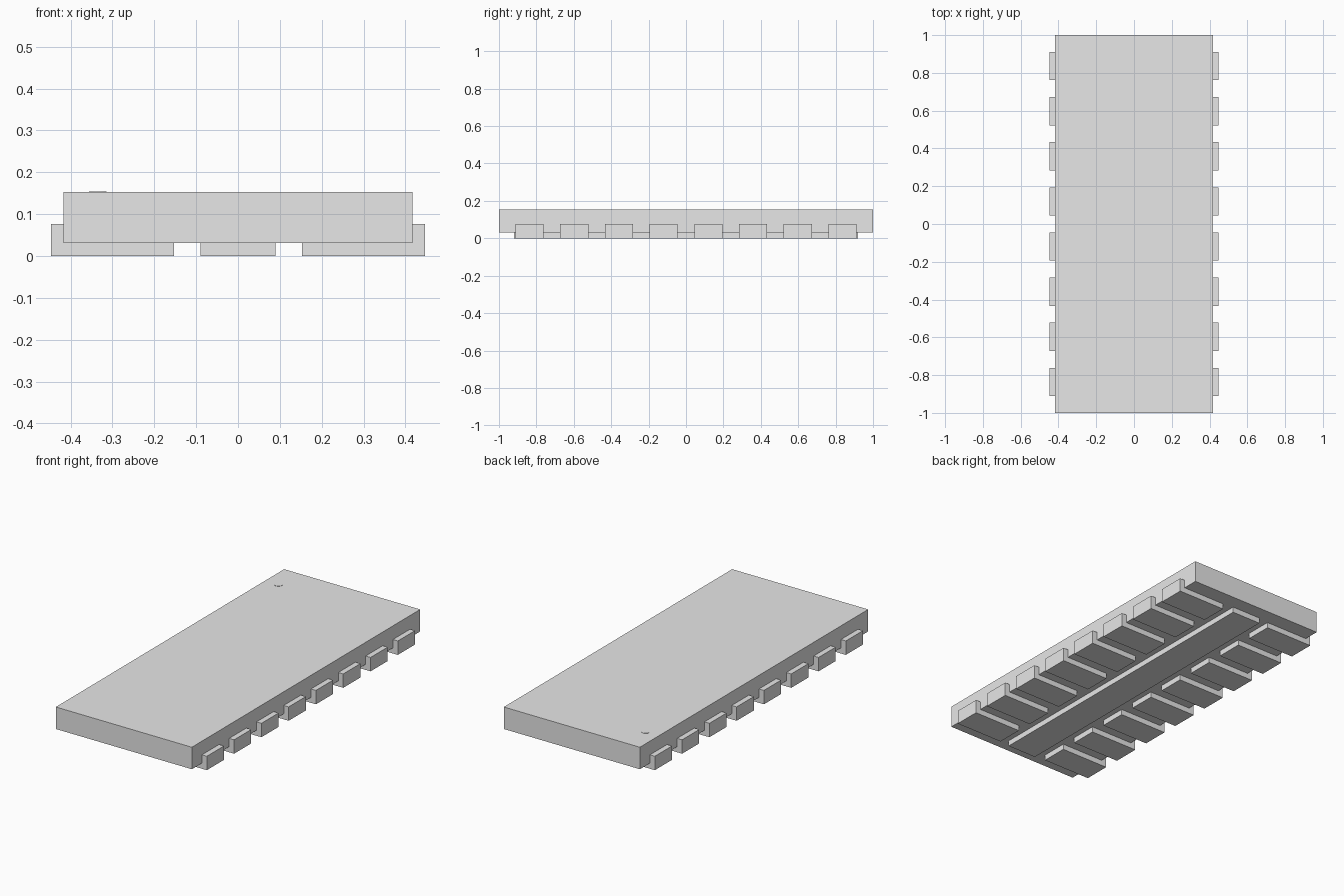
import bpy
import bmesh
from mathutils import Matrix, Vector

old = bpy.data.objects.get("Cube")
if old:
    bpy.data.objects.remove(old, do_unlink=True)

# Single plain grey material
grey = bpy.data.materials.new("light_grey")
grey.use_nodes = True
colour = (0.8, 0.8, 0.8, 1)
grey.diffuse_color = colour
grey.node_tree.nodes["Principled BSDF"].inputs["Base Color"].default_value = colour

BASE, TOP = 0.031, 0.153      # underside and top of the body
HALF_W, OUTER = 0.417, 0.447  # body side and outer face of the terminals
PITCH, COUNT, PAD_W = 0.239, 8, 0.15


def finish(name, bm):
    mesh = bpy.data.meshes.new(name)
    bmesh.ops.recalc_face_normals(bm, faces=bm.faces[:])
    bm.to_mesh(mesh)
    bm.free()
    mesh.materials.append(grey)
    obj = bpy.data.objects.new(name, mesh)
    bpy.context.collection.objects.link(obj)
    return obj


def box(name, low, high):
    low, high = Vector(low), Vector(high)
    bm = bmesh.new()
    place = Matrix.Translation((low + high) / 2) @ Matrix.Diagonal((*(high - low), 1))
    bmesh.ops.create_cube(bm, size=1, matrix=place)
    return finish(name, bm)


def terminal(name, side, y):
    # L-shaped profile wrapping from the underside up the body side
    profile = [(0.153, 0), (OUTER, 0), (OUTER, 0.077),
               (HALF_W, 0.077), (HALF_W, BASE), (0.153, BASE)]
    bm = bmesh.new()
    face = bm.faces.new([bm.verts.new((side * x, y - PAD_W / 2, z)) for x, z in profile])
    new = bmesh.ops.extrude_face_region(bm, geom=[face])["geom"]
    verts = [v for v in new if isinstance(v, bmesh.types.BMVert)]
    bmesh.ops.translate(bm, verts=verts, vec=(0, PAD_W, 0))
    return finish(name, bm)


# Body slab and long central pad beneath it
box("body", (-HALF_W, -1, BASE), (HALF_W, 1, TOP))
box("centre_pad", (-0.09, -0.92, 0), (0.09, 0.92, BASE))

# Terminals along both long sides
for label, side in (("left", 1), ("right", -1)):
    for i in range(COUNT):
        y = (i - (COUNT - 1) / 2) * PITCH
        terminal(f"{label}_terminal_{i + 1}", side, y)

# Small round corner marker on the top
bm = bmesh.new()
bmesh.ops.create_cone(bm, cap_ends=True, segments=32, radius1=0.021, radius2=0.021,
                      depth=0.002, matrix=Matrix.Translation((-0.335, 0.833, TOP + 0.0005)))
marker = finish("corner_marker", bm)
bpy.context.view_layer.objects.active = marker
marker.select_set(True)
bpy.ops.object.shade_smooth_by_angle()
